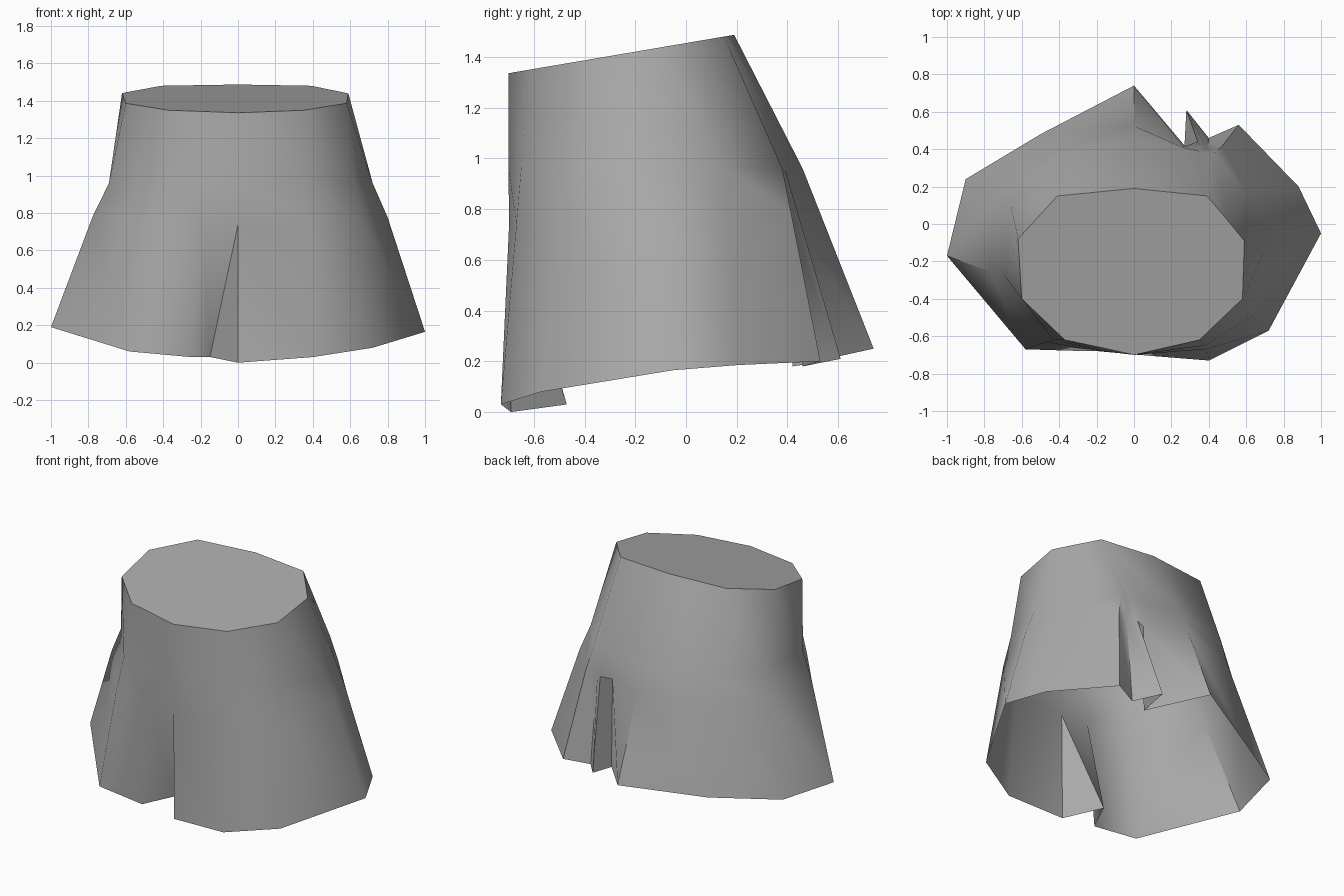
import bpy
import bmesh
import math
from mathutils import Vector

default_cube = bpy.data.objects.get("Cube")
if default_cube:
    bpy.data.objects.remove(default_cube, do_unlink=True)


def make_material(name, colour):
    material = bpy.data.materials.new(name)
    material.use_nodes = True
    material.diffuse_color = colour
    shader = material.node_tree.nodes["Principled BSDF"]
    shader.inputs["Base Color"].default_value = colour
    return material


def waistband_point(x, y):
    """The waistband is cut on a slope, higher at the back."""
    return Vector((x, y, 1.455 + 0.17 * y))


def hip_point(x, y):
    return Vector((x, y, 0.96))


# Seams run from waistband (x, y) over hip (x, y) to hem (x, y, z).
front_left = [
    ((0, -.7), (0, -.7), (0, -.69, 0)),
    ((.35, -.62), (.38, -.65), (.4, -.73, .03)),
    ((.58, -.4), (.62, -.45), (.72, -.57, .08)),
    ((.59, -.09), (.72, -.1), (1, -.05, .165)),
    ((.5, .02), (.61, .16), (.88, .2, .185)),
]
back_pleats = [
    ((.39, .15), (.43, .38), (.56, .53, .2)),
    ((.39, .15), (.38, .38), (.4, .46, .18)),
    ((.39, .15), (.35, .39), (.28, .61, .21)),
    ((.39, .15), (.26, .41), (.27, .42, .18)),
]
back_right = [
    ((0, .19), (0, .46), (0, .74, .25)),
    ((-.41, .15), (-.4, .36), (-.5, .48, .2)),
    ((-.62, -.08), (-.66, .1), (-.9, .24, .2)),
]
front_right = [
    ((-.6, -.4), (-.69, -.28), (-1, -.17, .19)),
    ((-.37, -.62), (-.43, -.62), (-.58, -.67, .06)),
    ((-.18, -.66), (-.17, -.68), (-.25, -.68, .03)),
    ((0, -.7), (0, -.7), (-.15, -.47, .03)),
]


def build_seam(bm, seam, thigh=0.23):
    """Make one column of vertices from the waistband down to the hem."""
    top, hip, hem = seam
    hip_at, hem_at = hip_point(*hip), Vector(hem)
    thigh_at = hip_at.lerp(hem_at, thigh)
    # The cloth swells slightly at the thigh on the two sides.
    thigh_at.x *= 1.02
    # The front pleat opens only below the thigh.
    if hem_at == Vector(front_right[-1][2]):
        thigh_at = hip_point(*front_left[0][1]).lerp(Vector(front_left[0][2]), thigh)
    return [bm.verts.new(p) for p in (waistband_point(*top), hip_at, thigh_at, hem_at)]


def build_garment():
    bm = bmesh.new()
    seams = front_left + back_pleats + back_right + front_right
    columns = [build_seam(bm, seam) for seam in seams]

    # Cloth panels between neighbouring seams, closing around the body
    for here, after in zip(columns, columns[1:] + columns[:1]):
        for row in range(len(here) - 1):
            bm.faces.new((here[row], here[row + 1], after[row + 1], after[row]))

    # Join the seams that meet at a pleat's point
    bmesh.ops.remove_doubles(bm, verts=bm.verts, dist=0.0005)

    # Sloping cap that closes the waistband
    rim = [edge for edge in bm.edges if edge.is_boundary and
           all(vert.co.z > 1.2 for vert in edge.verts)]
    bmesh.ops.contextual_create(bm, geom=rim)
    bmesh.ops.recalc_face_normals(bm, faces=bm.faces)

    mesh = bpy.data.meshes.new("skirt")
    bm.to_mesh(mesh)
    bm.free()
    garment = bpy.data.objects.new("skirt", mesh)
    bpy.context.collection.objects.link(garment)
    return garment


skirt = build_garment()
skirt.data.materials.append(make_material("grey cloth", (0.4, 0.4, 0.4, 1)))

# Soft cloth shading with crisp pleats and rim
bpy.ops.object.select_all(action="DESELECT")
skirt.select_set(True)
bpy.context.view_layer.objects.active = skirt
bpy.ops.object.shade_smooth_by_angle(angle=math.radians(50))
